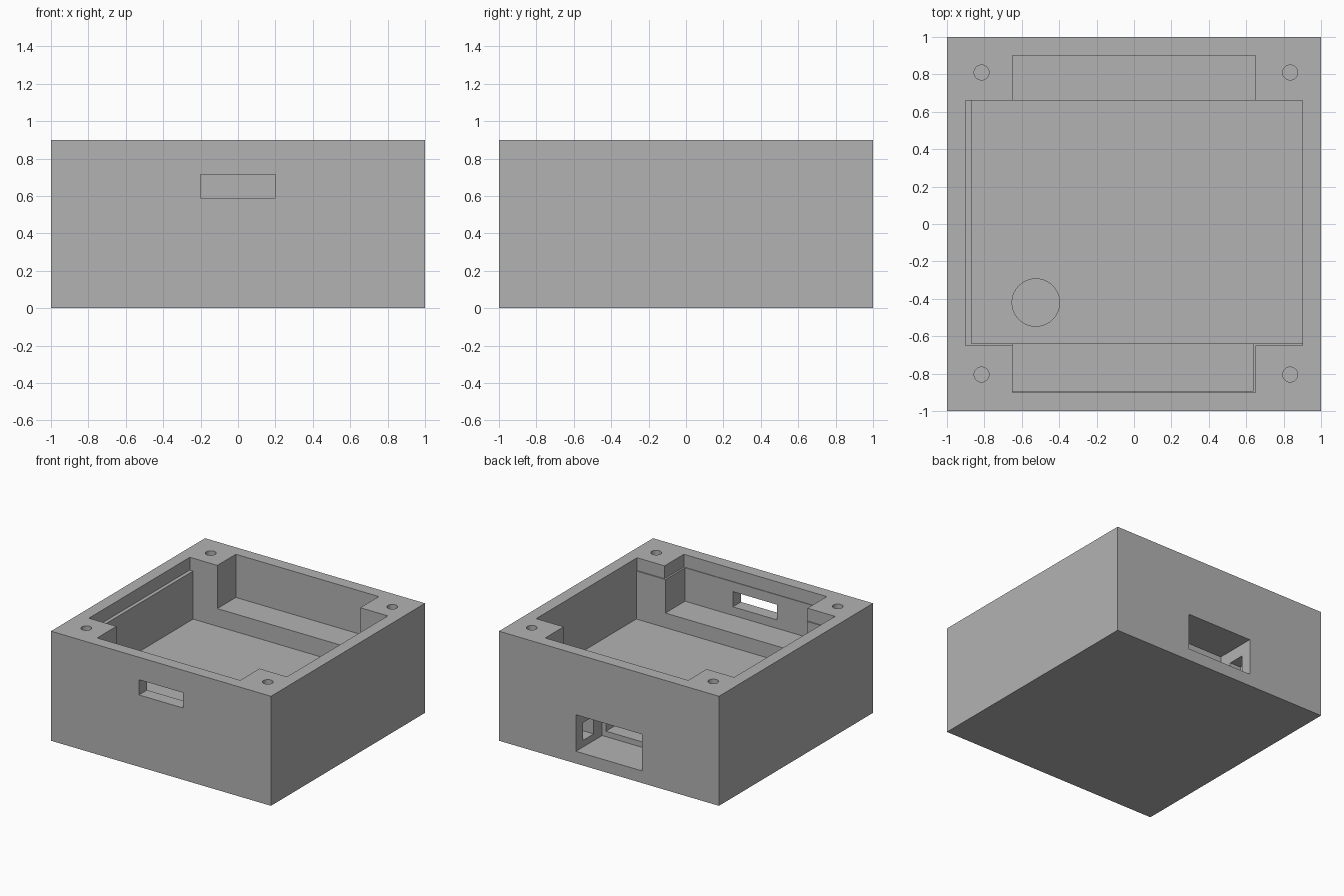
import bpy
import math

old = bpy.data.objects.get("Cube")
if old:
    bpy.data.objects.remove(old, do_unlink=True)

# Single plain grey
grey = bpy.data.materials.new("light_grey")
grey.use_nodes = True
colour = (0.45, 0.45, 0.45, 1)
grey.diffuse_color = colour
grey.node_tree.nodes["Principled BSDF"].inputs["Base Color"].default_value = colour

TOP, LEDGE, FLOOR, OVER = 0.9, 0.795, 0.4, 1.1


def block(name, x0, x1, y0, y1, z0, z1):
    bpy.ops.mesh.primitive_cube_add(
        size=1, location=((x0 + x1) / 2, (y0 + y1) / 2, (z0 + z1) / 2))
    ob = bpy.context.object
    ob.name = name
    ob.scale = (x1 - x0, y1 - y0, z1 - z0)
    bpy.ops.object.transform_apply(location=False, rotation=False, scale=True)
    ob.data.materials.append(grey)
    return ob


def rod(name, x, y, radius, z0, z1):
    bpy.ops.mesh.primitive_cylinder_add(
        vertices=40, radius=radius, depth=z1 - z0, location=(x, y, (z0 + z1) / 2))
    ob = bpy.context.object
    ob.name = name
    ob.data.materials.append(grey)
    return ob


def cut(body, cutter):
    mod = body.modifiers.new(cutter.name, 'BOOLEAN')
    mod.operation = 'DIFFERENCE'
    mod.solver = 'EXACT'
    mod.object = cutter
    cutter.hide_render = True
    bpy.context.view_layer.objects.active = body
    bpy.ops.object.modifier_apply(modifier=mod.name)
    bpy.data.objects.remove(cutter, do_unlink=True)


case = block("enclosure_body", -1, 1, -1, 1, 0, TOP)

# Wide upper opening, then the slightly narrower well below its ledge
cut(case, block("upper_opening", -0.9, 0.9, -0.65, 0.66, LEDGE, OVER))
cut(case, block("main_well", -0.87, 0.9, -0.64, 0.66, FLOOR, OVER))

# Shelves between the corner posts, front and back
cut(case, block("front_opening", -0.65, 0.65, -0.9, -0.5, LEDGE, OVER))
cut(case, block("front_shelf", -0.65, 0.635, -0.895, -0.5, 0.52, OVER))
cut(case, block("back_shelf", -0.65, 0.65, 0.5, 0.9, 0.545, OVER))

# Screw holes in the four corner posts
for x in (-0.815, 0.835):
    for y in (-0.805, 0.81):
        cut(case, rod("screw_hole", x, y, 0.04, 0.5, OVER))

# Front slot through the wall
cut(case, block("front_slot", -0.2, 0.2, -1.1, -0.8, 0.59, 0.715))

# Back port with small side pockets
cut(case, block("back_port", -0.3, 0.3, 0.66, 1.1, 0.1, 0.4))
cut(case, block("side_pockets", -0.4, 0.4, 0.77, 0.91, 0.155, 0.3))

# Cable passage from the port to the round hole in the floor
cut(case, block("cable_passage", -0.265, 0.265, -0.3, 0.7, 0.145, 0.28))
cut(case, block("cable_branch", -0.53, 0.2, -0.5, -0.25, 0.145, 0.28))
cut(case, rod("cable_hole", -0.525, -0.42, 0.127, 0.145, 0.6))

# Crisp box edges, round holes shaded smooth
bpy.ops.object.select_all(action='DESELECT')
case.select_set(True)
bpy.context.view_layer.objects.active = case
bpy.ops.object.shade_smooth_by_angle(angle=math.radians(30))
